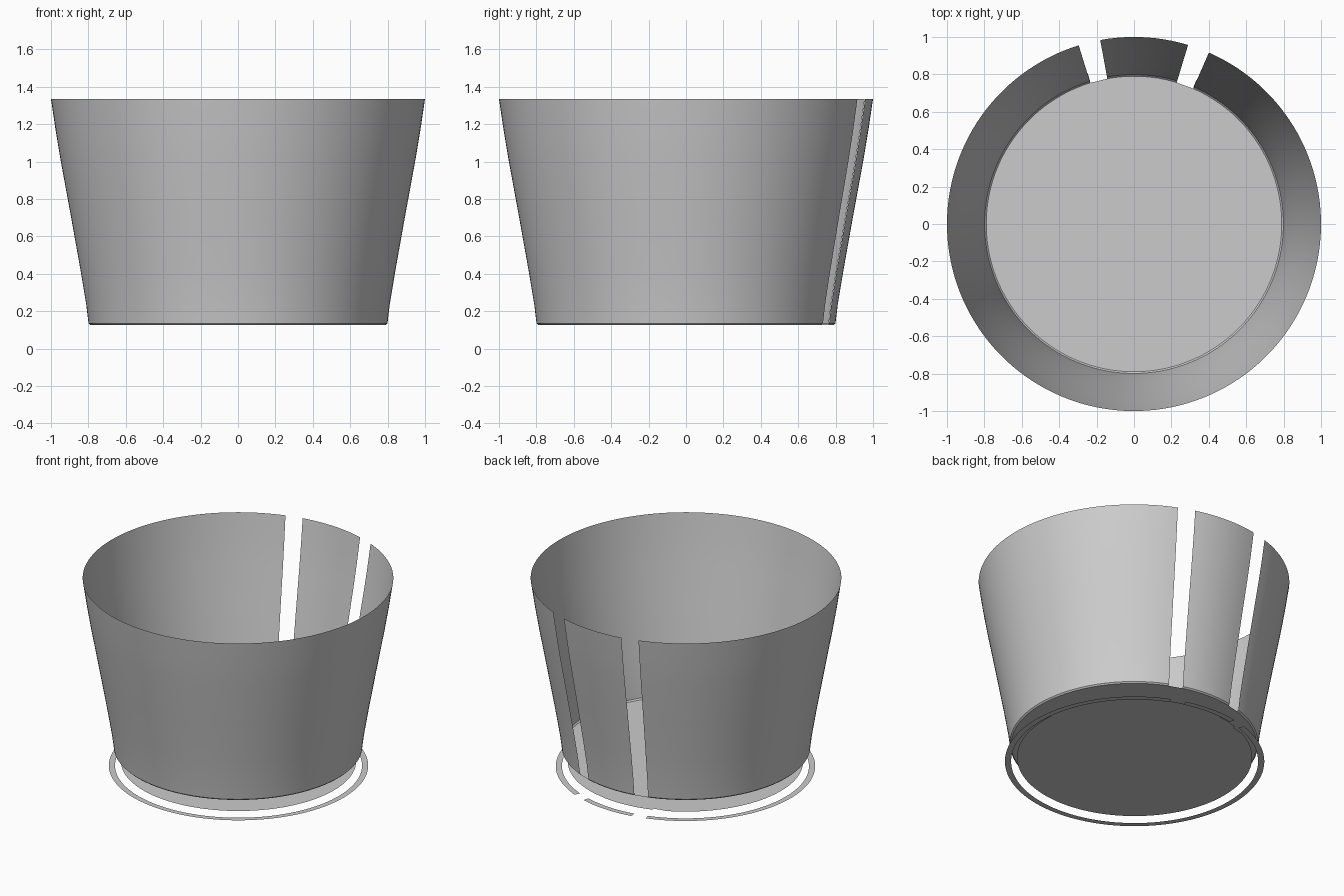
import bpy, bmesh, math
from math import radians, sin, cos

cube = bpy.data.objects.get("Cube")
if cube:
    bpy.data.objects.remove(cube, do_unlink=True)

grey = bpy.data.materials.new("plain grey")
grey.use_nodes = True
grey.diffuse_color = (0.6, 0.6, 0.6, 1)
grey.node_tree.nodes["Principled BSDF"].inputs["Base Color"].default_value = (0.6, 0.6, 0.6, 1)

# Slot centres in degrees from the back, turning towards the right side
SLOTS = (-20.2, 13.8)
HALF = 3.4
# Outline of a slot's inner end: radius, half angle
TONGUE = [(0.74, 3.4), (0.69, 3.0), (0.65, 2.3), (0.62, 1.5), (0.60, 0.6)]


def polar(r, angle, z):
    a = radians(angle)
    return (-r * sin(a), r * cos(a), z)


def spans():
    """Angle lists for the two stretches between the slots."""
    first, second = SLOTS
    for start, end in ((first + HALF, second - HALF), (second + HALF, first + 360 - HALF)):
        steps = max(1, round((end - start) / 2.5))
        yield [start + (end - start) * i / steps for i in range(steps + 1)]


def finish(name, bm, smooth=False, shift=0.0):
    mesh = bpy.data.meshes.new(name)
    bm.to_mesh(mesh)
    bm.free()
    mesh.materials.append(grey)
    ob = bpy.data.objects.new(name, mesh)
    ob.location.y = shift
    bpy.context.collection.objects.link(ob)
    if smooth:
        bpy.context.view_layer.objects.active = ob
        ob.select_set(True)
        bpy.ops.object.shade_smooth_by_angle(angle=radians(35))
        ob.select_set(False)
    return ob


def slotted_band(name, profile, smooth=False, shift=0.0):
    """Revolve a radius/height profile, leaving the slots open."""
    bm = bmesh.new()
    for angles in spans():
        cols = [[bm.verts.new(polar(r, a, z)) for r, z in profile] for a in angles]
        for c, d in zip(cols, cols[1:]):
            for i in range(len(profile) - 1):
                bm.faces.new((c[i], d[i], d[i + 1], c[i + 1]))
    return finish(name, bm, smooth, shift)


def notched_disc(name, radius, z, turn=0.0, shift=0.0):
    """Flat disc with a rounded notch running in at each slot."""
    points = []
    for angles, centre in zip(spans(), (SLOTS[1], SLOTS[0] + 360)):
        points += [polar(radius, a + turn, z) for a in angles]
        points += [polar(r, centre - h + turn, z) for r, h in TONGUE]
        points += [polar(r, centre + h + turn, z) for r, h in reversed(TONGUE)]
    bm = bmesh.new()
    face = bm.faces.new([bm.verts.new(p) for p in points])
    bmesh.ops.triangulate(bm, faces=[face])
    return finish(name, bm, shift=shift)


# Flared wall with a small rounded foot
slotted_band("wall", [(0.79, 0.126), (0.799, 0.135), (0.812, 0.24), (0.842, 0.42),
                      (0.892, 0.70), (0.947, 1.0), (0.974, 1.16), (1.0, 1.335)], smooth=True)

# Floor of the wall
notched_disc("floor", 0.79, 0.126)

# Loose disc below, turned a little against the floor
notched_disc("lower_disc", 0.757, 0.03, turn=8.5, shift=0.006)

# Flat ring on the ground
slotted_band("base_ring", [(0.835, 0.0), (0.795, 0.0)], shift=0.006)
